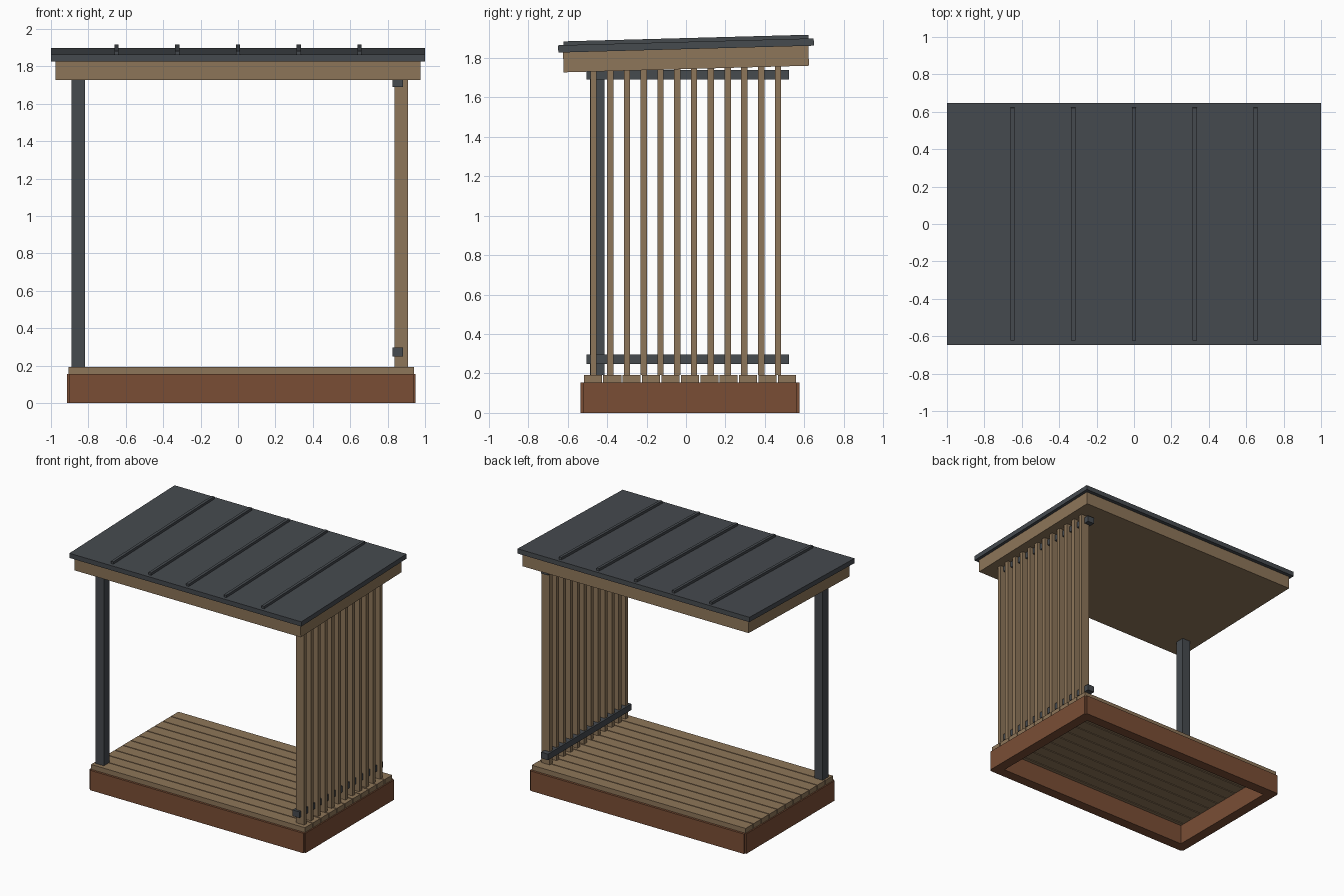
import bpy
import math

cube = bpy.data.objects.get("Cube")
if cube:
    bpy.data.objects.remove(cube, do_unlink=True)


def material(name, rgb):
    mat = bpy.data.materials.new(name)
    mat.use_nodes = True
    colour = (*rgb, 1.0)
    mat.diffuse_color = colour
    mat.node_tree.nodes["Principled BSDF"].inputs["Base Color"].default_value = colour
    return mat


timber = material("timber", (0.27, 0.18, 0.10))
sleeper = material("red_brown_sleeper", (0.195, 0.076, 0.036))
slate = material("slate_metal", (0.061, 0.069, 0.078))


def box(name, x, y, z, mat):
    """Box from (min, max) pairs on each axis."""
    bpy.ops.mesh.primitive_cube_add(size=1)
    obj = bpy.context.object
    obj.name = name
    spans = (x, y, z)
    centre = [(a + b) / 2 for a, b in spans]
    size = [b - a for a, b in spans]
    for v in obj.data.vertices:
        v.co = [c * s for c, s in zip(v.co, size)]
    obj.location = centre
    obj.data.materials.append(mat)
    return obj


# Base frame of four sleepers with slightly notched corners
base_h, thick = 0.155, 0.08
x0, x1, y0, y1 = -0.915, 0.95, -0.535, 0.575
notch = 0.012
for name, y in (("front_sleeper", (y0, y0 + thick)), ("back_sleeper", (y1 - thick, y1))):
    box(name, (x0 + notch, x1 - notch), y, (0, base_h), sleeper)
for name, x in (("right_sleeper", (x0, x0 + thick)), ("left_sleeper", (x1 - thick, x1))):
    box(name, x, (y0 + notch, y1 - notch), (0, base_h), sleeper)

# Deck boards
deck_top = 0.193
pitch = 0.0984
for i in range(11):
    y = -0.518 + i * pitch
    box(f"deck_board_{i + 1}", (-0.905, 0.94), (y, y + pitch - 0.007), (base_h, deck_top), timber)

# Sloped roof: timber slab, metal sheet and standing seams
slope = math.atan(0.027)


def roof_part(name, x, y, z, mat):
    """Box tilted about the roof centre line; z is the span at y = 0."""
    obj = box(name, x, y, z, mat)
    obj.rotation_euler.x = slope
    return obj


roof_part("roof_slab", (-0.976, 0.976), (-0.622, 0.622), (1.743, 1.844), timber)
roof_part("roof_sheet", (-1, 1), (-0.648, 0.648), (1.844, 1.881), slate)
for i in range(5):
    x = (i - 2) * 0.325
    roof_part(f"roof_seam_{i + 1}", (x - 0.011, x + 0.011), (-0.622, 0.622), (1.875, 1.9), slate)

# Single corner post
box("front_post", (-0.89, -0.817), (-0.486, -0.413), (deck_top, 1.74), slate)

# Slatted side screen with its two rails
for i in range(12):
    y = -0.469 + i * 0.085
    top = 1.745 + y * math.tan(slope)
    box(f"screen_slat_{i + 1}", (0.838, 0.91), (y - 0.016, y + 0.016), (deck_top, top), timber)
for name, z in (("lower_rail", 0.272), ("upper_rail", 1.713)):
    box(name, (0.825, 0.883), (-0.505, 0.522), (z - 0.024, z + 0.024), slate)
